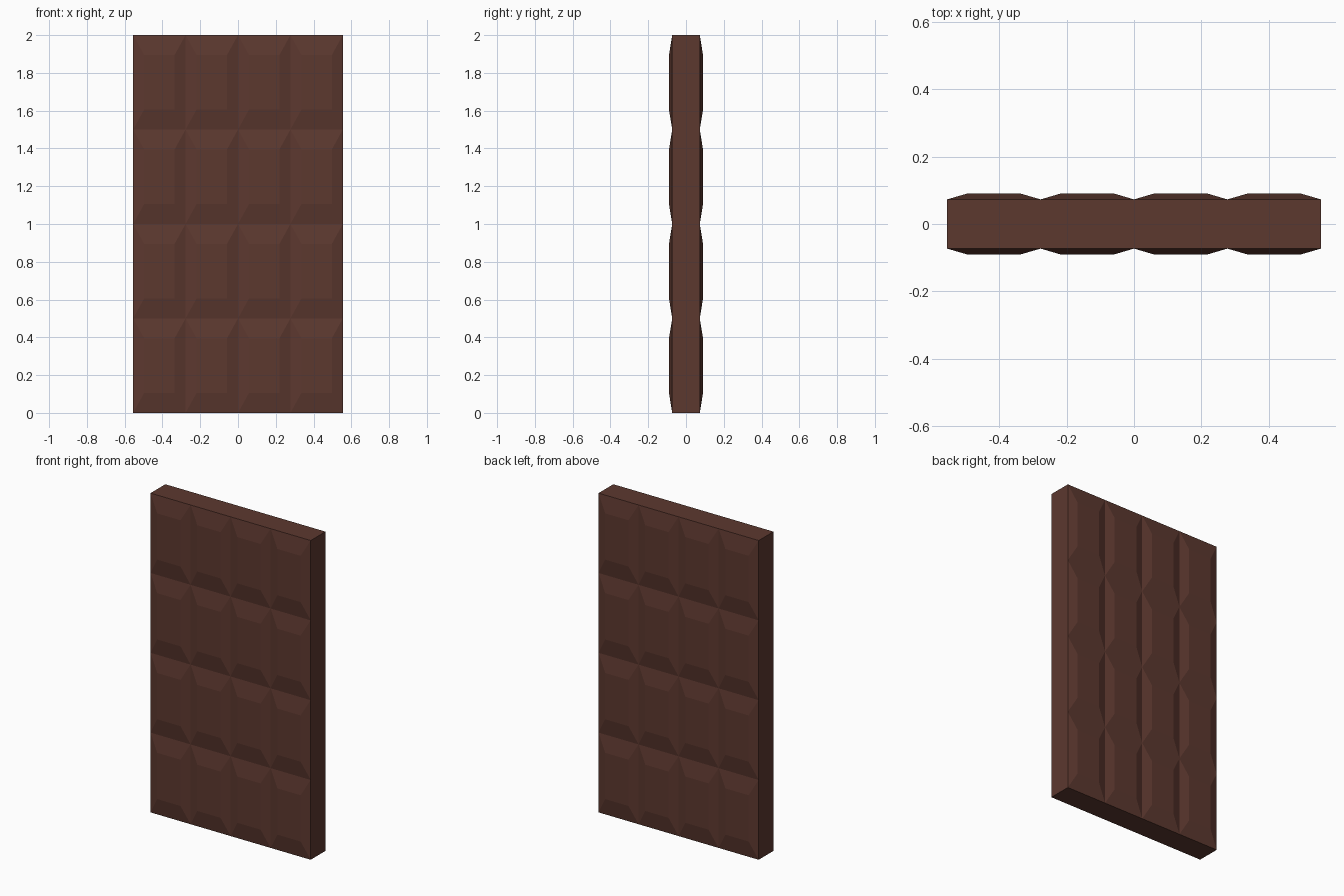
import bpy
import bmesh

if "Cube" in bpy.data.objects:
    bpy.data.objects.remove(bpy.data.objects["Cube"])

COLS, ROWS = 4, 4
WIDTH, HEIGHT = 1.11, 2.0
SEAM_Y, RAISED_Y = 0.073, 0.09      # half thickness at grooves / on squares
INSET_X, INSET_Z = 0.058, 0.105     # slope widths of each square

bm = bmesh.new()


def rect(x0, x1, z0, z1, y):
    return [bm.verts.new((x, y, z))
            for x, z in ((x0, z0), (x1, z0), (x1, z1), (x0, z1))]


# Raised, mitred squares on front and back
cw, ch = WIDTH / COLS, HEIGHT / ROWS
for side in (-1, 1):
    for c in range(COLS):
        for r in range(ROWS):
            x0, z0 = -WIDTH / 2 + c * cw, r * ch
            x1, z1 = x0 + cw, z0 + ch
            base = rect(x0, x1, z0, z1, side * SEAM_Y)
            top = rect(x0 + INSET_X, x1 - INSET_X,
                       z0 + INSET_Z, z1 - INSET_Z, side * RAISED_Y)
            bm.faces.new(top)
            for i in range(4):
                j = (i + 1) % 4
                bm.faces.new((base[i], base[j], top[j], top[i]))
bmesh.ops.remove_doubles(bm, verts=bm.verts[:], dist=0.0005)

# Flat outer rim joining the two sides
rim = [e for e in bm.edges if e.is_boundary]
bmesh.ops.bridge_loops(bm, edges=rim)
bmesh.ops.recalc_face_normals(bm, faces=bm.faces[:])

mesh = bpy.data.meshes.new("chocolate_bar")
bm.to_mesh(mesh)
bm.free()

# Single chocolate colour
mat = bpy.data.materials.new("chocolate brown")
mat.diffuse_color = (0.107, 0.0395, 0.0284, 1.0)
mat.use_nodes = True
mat.node_tree.nodes["Principled BSDF"].inputs["Base Color"].default_value = mat.diffuse_color
mesh.materials.append(mat)

bar = bpy.data.objects.new("chocolate_bar", mesh)
bpy.context.collection.objects.link(bar)
